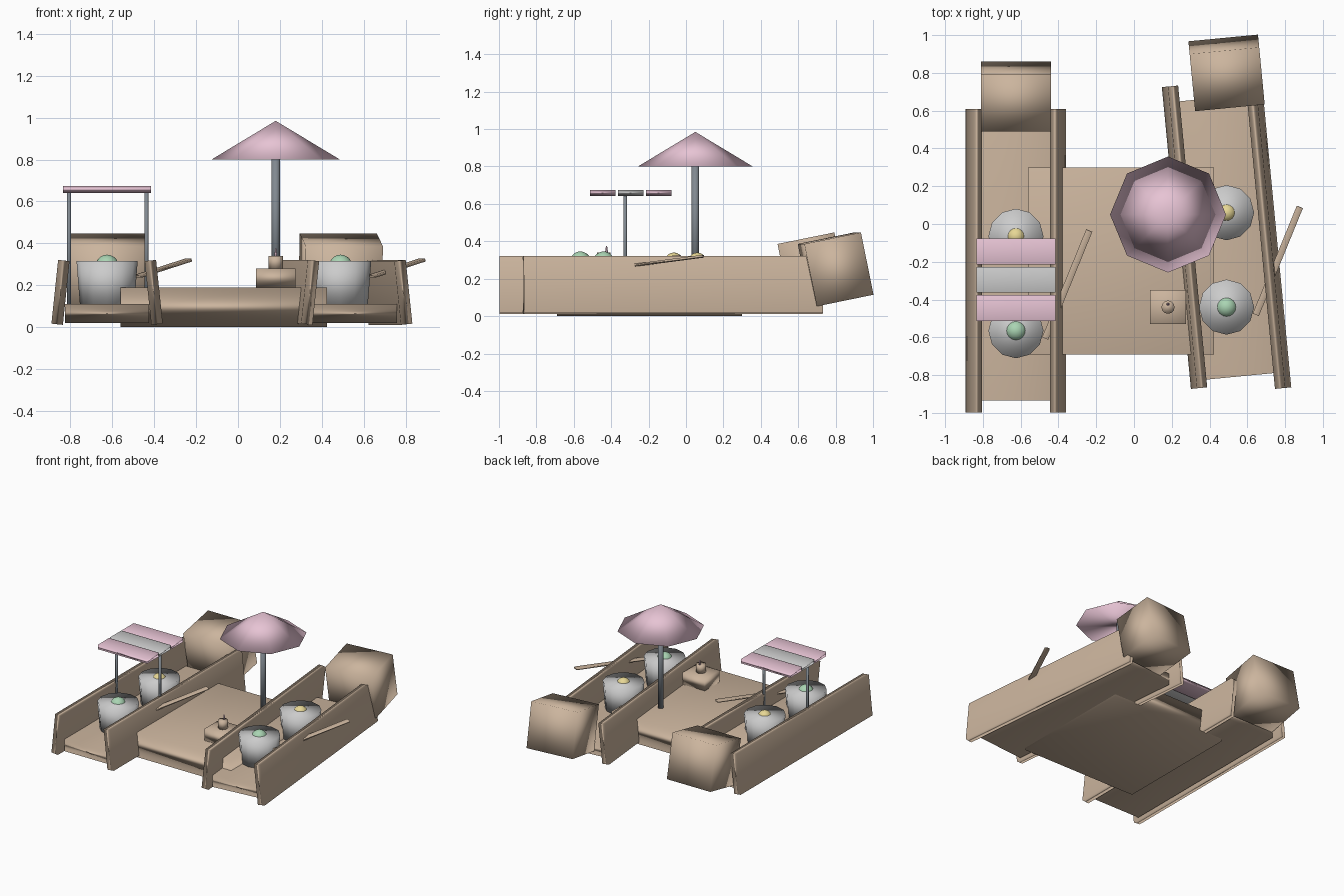
import bpy, math
from mathutils import Vector

if "Cube" in bpy.data.objects:
    bpy.data.objects.remove(bpy.data.objects["Cube"])


def mat(name, rgb):
    m = bpy.data.materials.new(name)
    m.diffuse_color = (*rgb, 1)
    m.use_nodes = True
    m.node_tree.nodes["Principled BSDF"].inputs["Base Color"].default_value = m.diffuse_color
    return m


WOOD = mat("wood", (0.60, 0.46, 0.34))
PINK = mat("pink", (0.80, 0.55, 0.66))
WHITE = mat("white", (0.80, 0.80, 0.78))
METAL = mat("metal", (0.22, 0.25, 0.28))
GREEN = mat("green", (0.40, 0.66, 0.45))
YELLOW = mat("yellow", (0.80, 0.68, 0.30))


def finish(name, m, smooth=True):
    o = bpy.context.object
    o.name = name
    o.data.materials.append(m)
    if smooth:
        bpy.ops.object.shade_smooth()
    return o


def box(name, loc, size, m, rot=(0, 0, 0)):
    bpy.ops.mesh.primitive_cube_add(size=1, location=loc, rotation=rot)
    bpy.context.object.scale = size
    return finish(name, m)


def cone(name, x, y, z0, z1, r0, r1, n, m):
    bpy.ops.mesh.primitive_cone_add(vertices=n, radius1=r0, radius2=r1, depth=z1 - z0,
                                    location=(x, y, (z0 + z1) / 2))
    return finish(name, m)


def boat(side, cx, cy, yaw):
    # hull floor and inward-leaning side walls
    box(side + "_hull_floor", (cx, cy, 0.065), (0.40, 1.48, 0.09), WOOD, (0, 0, yaw))
    for s, tag in ((-1, "left"), (1, "right")):
        box(f"{side}_hull_wall_{tag}", (cx + s * 0.2225, cy, 0.166), (0.055, 1.605, 0.306), WOOD,
            (0, -s * math.radians(6), yaw))
    # tilted bow block
    box(side + "_bow", (cx, cy + 0.87, 0.25), (0.37, 0.31, 0.34), WOOD,
        (math.radians(11.5), 0, yaw))
    # tubs of produce
    for dy, m, r, tag in ((0.13, YELLOW, 0.05, "back"), (-0.37, GREEN, 0.056, "front")):
        cone(f"{side}_tub_{tag}", cx, cy + dy, 0.11, 0.315, 0.13, 0.146, 12, WHITE)
        bpy.ops.mesh.primitive_uv_sphere_add(segments=16, ring_count=10, radius=r,
                                             location=(cx, cy + dy, 0.29))
        finish(f"{side}_produce_{tag}", m)
    # oar passing through the right wall
    a = Vector((cx + 0.155, cy - 0.41, 0.245))
    b = Vector((cx + 0.388, cy + 0.16, 0.32))
    o = box(side + "_oar", (a + b) / 2, (0.035, (b - a).length, 0.014), WOOD)
    o.rotation_euler = (b - a).to_track_quat('Y', 'Z').to_euler()


boat("left", -0.625, -0.195, 0)
boat("right", 0.49, -0.07, math.radians(5.5))

# dock between the boats
box("dock", (-0.068, -0.195, 0.095), (0.985, 0.99, 0.19), WOOD)

# stove block with small kettle
box("stove", (0.18, -0.44, 0.235), (0.19, 0.18, 0.09), WOOD)
cone("kettle", 0.18, -0.44, 0.28, 0.34, 0.035, 0.035, 12, WOOD)
cone("kettle_knob", 0.18, -0.425, 0.34, 0.375, 0.008, 0.003, 6, PINK)

# parasol
cone("parasol_pole", 0.18, 0.05, 0.19, 0.82, 0.02, 0.02, 12, METAL)
cone("parasol_shade", 0.18, 0.05, 0.80, 0.985, 0.307, 0, 8, PINK)

# striped awning on two posts over the left boat
for x in (-0.807, -0.437):
    cone("awning_post", x, -0.325, 0.10, 0.645, 0.01, 0.01, 8, METAL)
for i, m in enumerate((PINK, WHITE, PINK)):
    box("awning_stripe", (-0.625, -0.445 + 0.15 * i, 0.658), (0.42, 0.137, 0.034), m)
